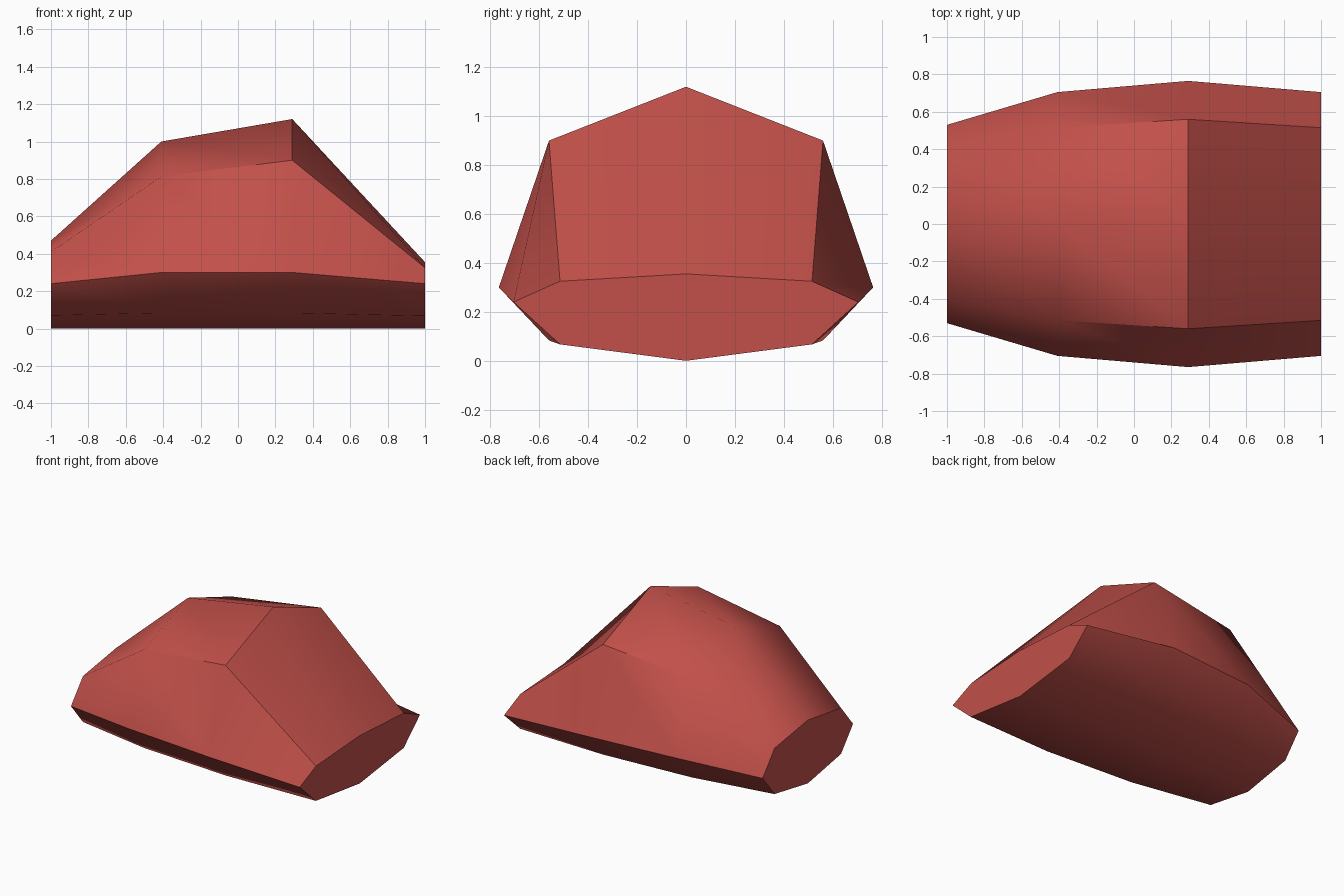
import bpy, bmesh, math

if "Cube" in bpy.data.objects:
    bpy.data.objects.remove(bpy.data.objects["Cube"])

# Cross-sections along x: (x, shoulder half-width, widest half-width,
#                          lower z, widest z, shoulder z, ridge z)
SECTIONS = [
    (-1.00, 0.39, 0.53, 0.07, 0.24, 0.41, 0.47),
    (-0.41, 0.515, 0.705, 0.083, 0.30, 0.813, 1.00),
    (0.29, 0.56, 0.765, 0.083, 0.30, 0.90, 1.12),
    (1.00, 0.515, 0.705, 0.067, 0.24, 0.325, 0.355),
]


def ring(bm, x, w, wide, z1, z2, z3, z4):
    """Eight-sided mirrored section, counter-clockwise seen from +x."""
    half = [(w, z1), (wide, z2), (w, z3)]
    pts = [(0, 0)] + half + [(0, z4)] + [(-y, z) for y, z in reversed(half)]
    return [bm.verts.new((x, y, z)) for y, z in pts]


# Rock body: sections lofted together and capped at both ends
bm = bmesh.new()
rings = [ring(bm, *s) for s in SECTIONS]
for r, s in zip(rings, rings[1:]):
    for i in range(8):
        j = (i + 1) % 8
        bm.faces.new((r[i], r[j], s[j], s[i]))
bm.faces.new(list(reversed(rings[0])))
bm.faces.new(rings[-1])
bm.normal_update()

mesh = bpy.data.meshes.new("faceted_body")
bm.to_mesh(mesh)
bm.free()
body = bpy.data.objects.new("faceted_body", mesh)
bpy.context.collection.objects.link(body)

# Soft shading with the strong creases kept sharp
mesh.shade_smooth()
mesh.set_sharp_from_angle(angle=math.radians(45))

# Brick red
red = bpy.data.materials.new("brick_red")
red.diffuse_color = (0.54, 0.08, 0.068, 1)
red.use_nodes = True
red.node_tree.nodes["Principled BSDF"].inputs["Base Color"].default_value = red.diffuse_color
mesh.materials.append(red)
